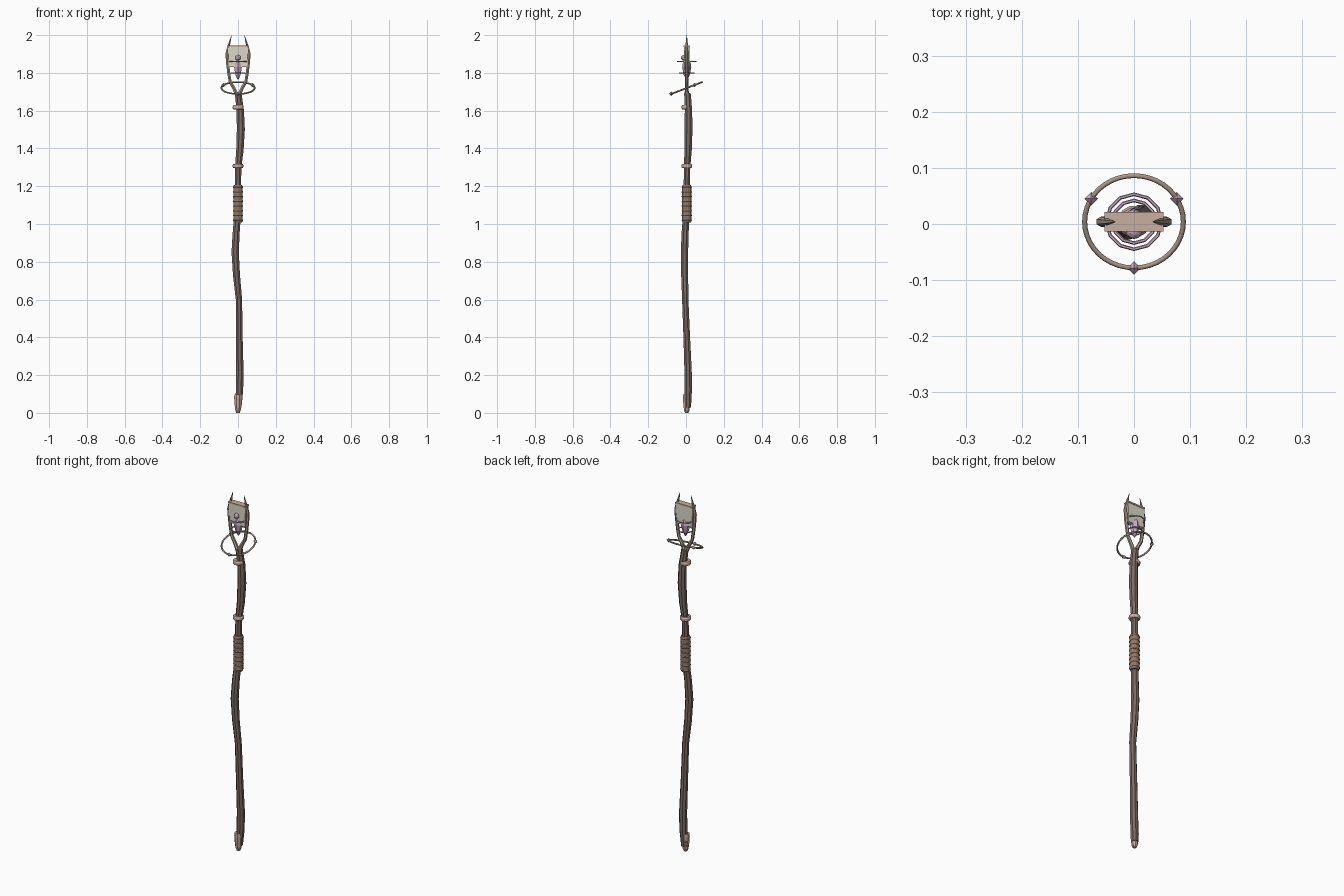
import bpy, bmesh, math
from mathutils import Vector, Matrix

if "Cube" in bpy.data.objects:
    bpy.data.objects.remove(bpy.data.objects["Cube"])

Y0 = 0.004  # staff axis offset


def mat(name, c):
    m = bpy.data.materials.new(name)
    m.diffuse_color = (*c, 1)
    m.use_nodes = True
    m.node_tree.nodes["Principled BSDF"].inputs["Base Color"].default_value = m.diffuse_color
    return m


WOOD = mat("dark_wood", (0.20, 0.15, 0.12))
LEATHER = mat("leather", (0.29, 0.19, 0.13))
COPPER = mat("copper", (0.58, 0.43, 0.35))
BRONZE = mat("bronze", (0.40, 0.31, 0.25))
PURPLE = mat("purple", (0.62, 0.42, 0.58))
BEIGE = mat("parchment", (0.72, 0.69, 0.58))


def add(name, bm, material, smooth=False):
    bmesh.ops.recalc_face_normals(bm, faces=bm.faces)
    me = bpy.data.meshes.new(name)
    bm.to_mesh(me)
    bm.free()
    me.materials.append(material)
    for p in me.polygons:
        p.use_smooth = smooth
    ob = bpy.data.objects.new(name, me)
    bpy.context.collection.objects.link(ob)
    return ob


def skin(bm, rings, closed=False):
    n = len(rings[0])
    pairs = list(zip(rings, rings[1:])) + ([(rings[-1], rings[0])] if closed else [])
    for a, b in pairs:
        for i in range(n):
            j = (i + 1) % n
            bm.faces.new((a[i], a[j], b[j], b[i]))
    if not closed:
        bm.faces.new(rings[0])
        bm.faces.new(rings[-1])


def tube(name, pts, material, sides=8):
    """Sweep a polygon along (x, y, z, radius) points."""
    bm = bmesh.new()
    rings = []
    for k, p in enumerate(pts):
        t = Vector(pts[min(k + 1, len(pts) - 1)][:3]) - Vector(pts[max(k - 1, 0)][:3])
        u = t.cross(Vector((0, 1, 0))).normalized()
        v = t.cross(u).normalized()
        rings.append([bm.verts.new(Vector(p[:3]) + p[3] * (u * math.cos(a) + v * math.sin(a)))
                      for a in (2 * math.pi * (i + 0.5) / sides for i in range(sides))])
    skin(bm, rings)
    return add(name, bm, material)


def turned(name, profile, material, sides=12):
    """Stack of (z, radius) rings about the staff axis."""
    return tube(name, [(0, Y0, z, r) for z, r in profile], material, sides)


def ring(name, R, r, z, material, seg, sides=6, tilt=0):
    bm = bmesh.new()
    m = Matrix.Translation((0, Y0, z)) @ Matrix.Rotation(tilt, 4, 'X')
    rings = []
    for i in range(seg):
        a = 2 * math.pi * i / seg
        rings.append([bm.verts.new(m @ Vector(((R + r * math.cos(b)) * math.cos(a),
                                               (R + r * math.cos(b)) * math.sin(a), r * math.sin(b))))
                      for b in (2 * math.pi * j / sides for j in range(sides))])
    skin(bm, rings, True)
    return add(name, bm, material, seg > 20)


# Gnarled wooden shaft
tube("shaft", [
    (0.002, 0.010, 0.03, 0.018), (0.008, 0.012, 0.12, 0.021), (0.010, 0.011, 0.22, 0.021),
    (0.007, 0.004, 0.40, 0.019), (0.005, -0.004, 0.60, 0.018), (-0.008, -0.007, 0.73, 0.020),
    (-0.015, -0.008, 0.85, 0.021), (-0.010, -0.005, 0.95, 0.020), (-0.002, 0.002, 1.05, 0.019),
    (0.0, 0.004, 1.20, 0.018), (0.001, 0.006, 1.30, 0.018), (0.010, 0.011, 1.39, 0.021),
    (0.015, 0.013, 1.50, 0.023), (0.012, 0.013, 1.60, 0.021), (0.001, 0.008, 1.69, 0.019)], WOOD, 8)

# Metal foot cap
turned("foot_cap", [(0, 0.010), (0.015, 0.016), (0.05, 0.020), (0.08, 0.022), (0.098, 0.021)], COPPER, 8)

# Wrapped grip with ribs
turned("grip", [(1.008, 0.022), (1.015, 0.025), (1.20, 0.025), (1.207, 0.022)], LEATHER)
for i in range(8):
    ring(f"grip_wrap_{i + 1}", 0.0235, 0.0042, 1.02 + i * 0.025, LEATHER, 12)

# Collar bands
for i, z in enumerate((1.307, 1.618)):
    turned(f"collar_{i + 1}", [(z - 0.011, 0.025), (z - 0.005, 0.029), (z + 0.005, 0.029), (z + 0.011, 0.025)], COPPER)

# Curved prongs ending in spikes
for side, s in (("left", -1), ("right", 1)):
    tube(f"prong_{side}", [(s * x, Y0, z, r) for x, z, r in (
        (0.002, 1.675, 0.012), (0.020, 1.715, 0.010), (0.042, 1.755, 0.009), (0.049, 1.80, 0.009),
        (0.055, 1.85, 0.009), (0.059, 1.90, 0.009), (0.052, 1.935, 0.007), (0.043, 1.965, 0.005),
        (0.034, 2.0, 0.001))], BRONZE, 6)


# Tapered head plate and its copper cap
def slab(name, z0, w0, z1, w1, d, material):
    bm = bmesh.new()
    skin(bm, [[bm.verts.new((x * w, Y0 + y * d, z)) for x, y in ((-1, -1), (1, -1), (1, 1), (-1, 1))]
              for z, w in ((z0, w0), (z1, w1))])
    return add(name, bm, material)


slab("head_plate", 1.83, 0.049, 1.938, 0.053, 0.014, BEIGE)
slab("head_plate_cap", 1.938, 0.053, 1.946, 0.053, 0.017, COPPER)

# Crystal, bead and the two hoops around it
turned("crystal", [(1.765, 0.003), (1.79, 0.016), (1.83, 0.024), (1.85, 0.021), (1.885, 0.002)], PURPLE, 6)
bm = bmesh.new()
bmesh.ops.create_icosphere(bm, subdivisions=2, radius=0.015,
                           matrix=Matrix.Translation((0, Y0 - 0.016, 1.88)))
add("bead", bm, PURPLE)
ring("hoop_upper", 0.049, 0.0032, 1.86, PURPLE, 12)
ring("hoop_lower", 0.038, 0.0032, 1.80, PURPLE, 12)

# Tilted orbit ring with three gems
tilt = math.radians(21)
ring("orbit_ring", 0.088, 0.0045, 1.72, BRONZE, 40, 8, tilt)
for i, deg in enumerate((-90, 30, 150)):
    a = math.radians(deg)
    bm = bmesh.new()
    bmesh.ops.create_icosphere(bm, subdivisions=1, radius=0.001)
    bm.clear()
    c = Matrix.Rotation(tilt, 3, 'X') @ Vector((0.088 * math.cos(a), 0.088 * math.sin(a), 0))
    c += Vector((0, Y0, 1.72))
    eq = [bm.verts.new(c + Vector(d) * 0.012) for d in ((1, 0, 0), (0, 1, 0), (-1, 0, 0), (0, -1, 0))]
    for z in (0.012, -0.012):
        tip = bm.verts.new(c + Vector((0, 0, z)))
        for k in range(4):
            bm.faces.new((eq[k], eq[(k + 1) % 4], tip))
    add(f"orbit_gem_{i + 1}", bm, PURPLE)
